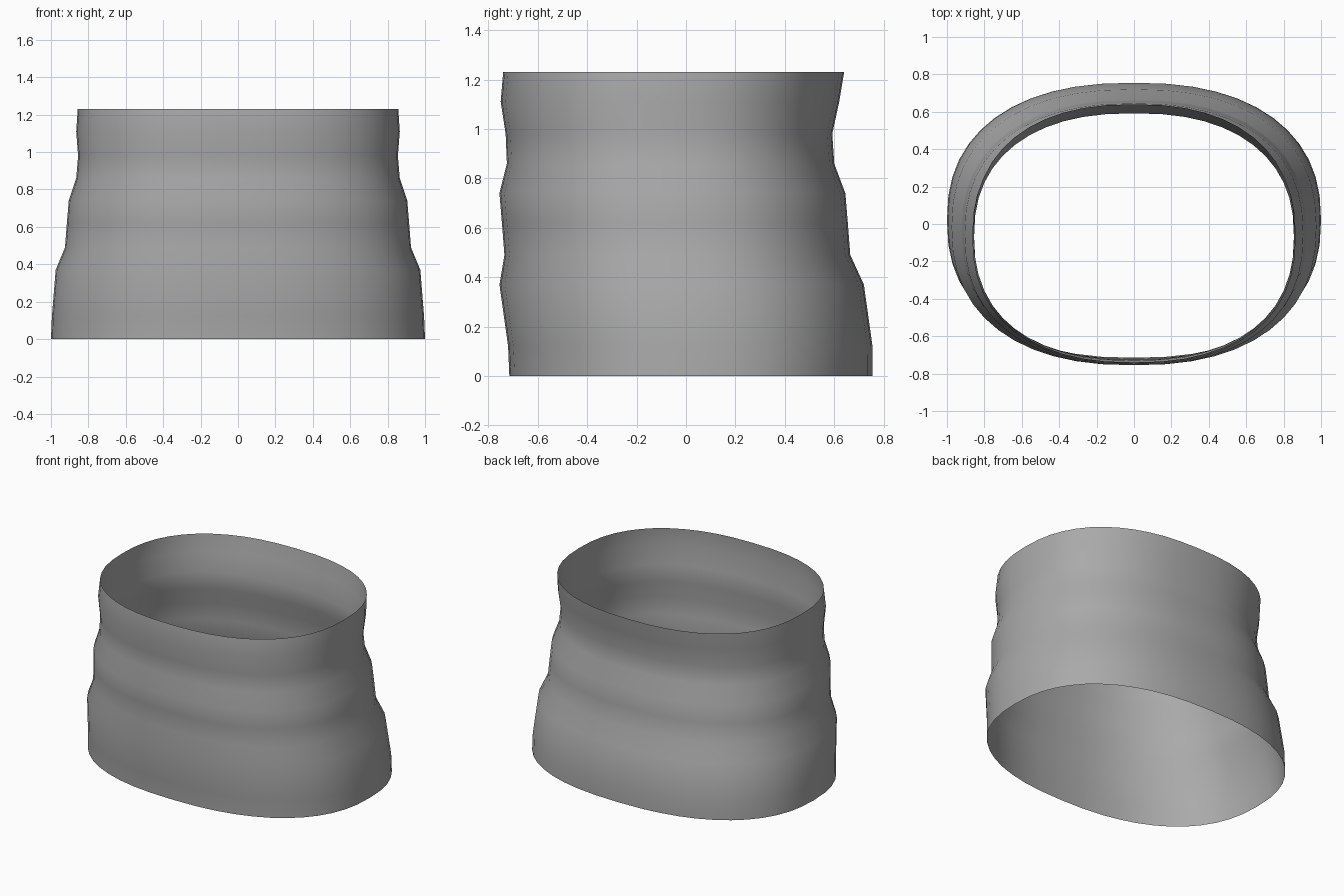
import bpy, bmesh, math

cube = bpy.data.objects.get("Cube")
if cube:
    bpy.data.objects.remove(cube, do_unlink=True)

# Fabric colour
grey = bpy.data.materials.new("mid grey")
grey.use_nodes = True
grey.diffuse_color = (0.4, 0.4, 0.4, 1)
grey.node_tree.nodes["Principled BSDF"].inputs["Base Color"].default_value = grey.diffuse_color

# Creased profile: height, half width, front y, back y
RINGS = [
    (0.00, 1.000, -0.715, 0.755),
    (0.12, 0.995, -0.720, 0.755),
    (0.37, 0.975, -0.755, 0.720),
    (0.49, 0.925, -0.735, 0.665),
    (0.62, 0.915, -0.745, 0.655),
    (0.74, 0.905, -0.755, 0.645),
    (0.86, 0.865, -0.725, 0.600),
    (0.98, 0.855, -0.730, 0.592),
    (1.11, 0.865, -0.750, 0.620),
    (1.23, 0.857, -0.740, 0.640),
]
SIDES = 48
POWER = 2 / 2.35


def rounded(v):
    """Superellipse coordinate for a sine or cosine."""
    return math.copysign(abs(v) ** POWER, v)


# Open sleeve: stacked rounded rings joined by quads
bm = bmesh.new()
loops = []
for z, half_width, front, back in RINGS:
    middle, depth = (front + back) / 2, (back - front) / 2
    loop = []
    for i in range(SIDES):
        a = math.tau * i / SIDES
        loop.append(bm.verts.new((half_width * rounded(math.cos(a)),
                                  middle + depth * rounded(math.sin(a)), z)))
    loops.append(loop)
for low, high in zip(loops, loops[1:]):
    for i in range(SIDES):
        j = (i + 1) % SIDES
        bm.faces.new((low[i], low[j], high[j], high[i])).smooth = True

mesh = bpy.data.meshes.new("sleeve")
bm.to_mesh(mesh)
bm.free()
mesh.materials.append(grey)
bpy.context.collection.objects.link(bpy.data.objects.new("sleeve", mesh))
